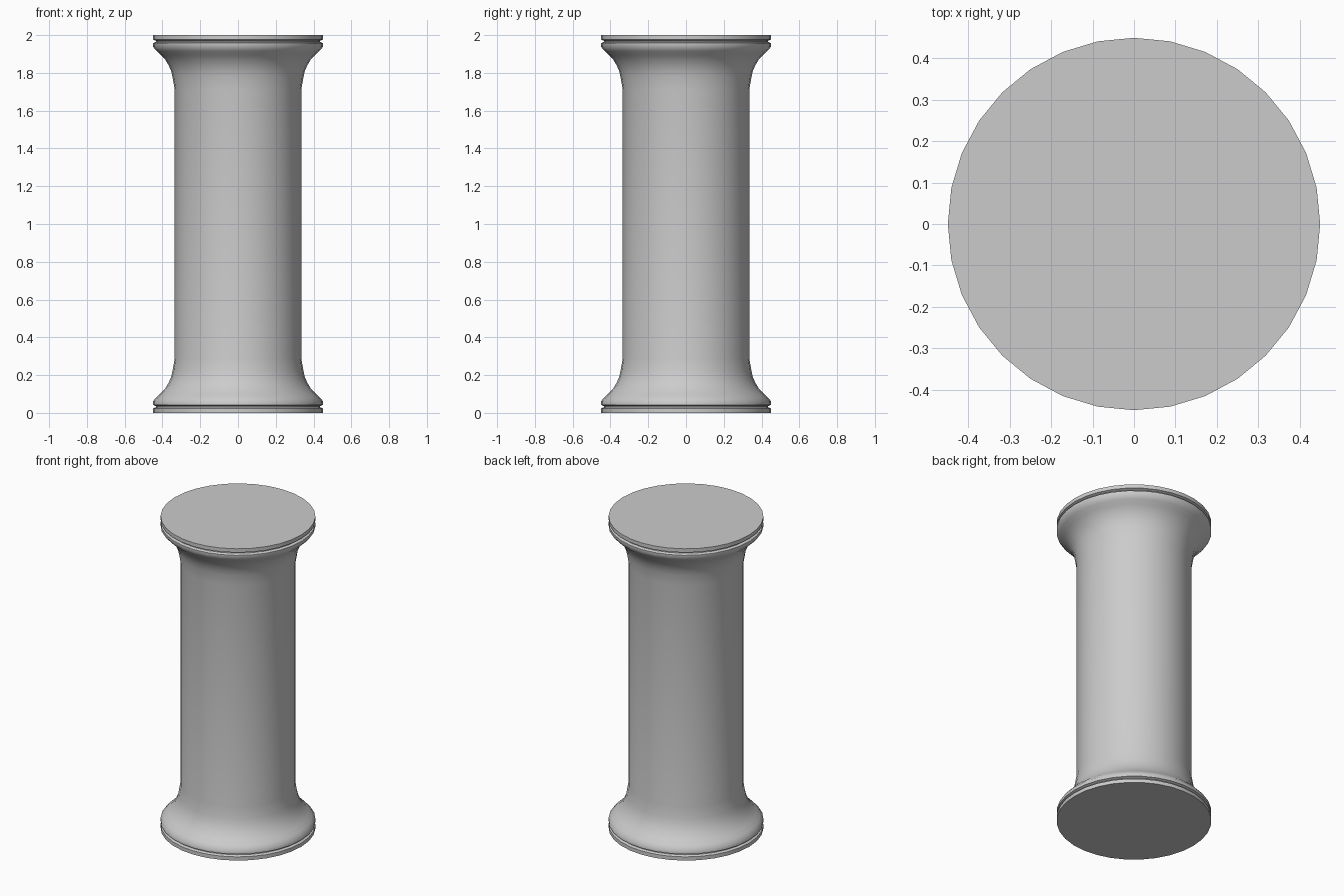
import bpy, bmesh, math

if "Cube" in bpy.data.objects:
    bpy.data.objects.remove(bpy.data.objects["Cube"])

SIDES = 32
HEIGHT = 2.0

# Lower half profile (radius, z): foot disc, groove, torus lip, flared neck, shaft
half = [(0.45, 0.0), (0.45, 0.024), (0.434, 0.03), (0.434, 0.036), (0.45, 0.042),
        (0.45, 0.062), (0.43, 0.085), (0.405, 0.108), (0.385, 0.13), (0.367, 0.16),
        (0.354, 0.19), (0.347, 0.22), (0.335, 0.29)]
profile = half + [(r, HEIGHT - z) for r, z in reversed(half)]


def lathe(name, points):
    """Spin a profile around z and close both ends."""
    bm = bmesh.new()
    rings = []
    for r, z in points:
        rings.append([bm.verts.new((r * math.cos(2 * math.pi * i / SIDES),
                                    r * math.sin(2 * math.pi * i / SIDES), z))
                      for i in range(SIDES)])
    for a, b in zip(rings, rings[1:]):
        for i in range(SIDES):
            j = (i + 1) % SIDES
            bm.faces.new((a[i], a[j], b[j], b[i]))
    bm.faces.new(list(reversed(rings[0])))
    bm.faces.new(rings[-1])
    mesh = bpy.data.meshes.new(name)
    bm.to_mesh(mesh)
    bm.free()
    obj = bpy.data.objects.new(name, mesh)
    bpy.context.collection.objects.link(obj)
    return obj


# Round column with matching foot and capital
column = lathe("column", profile)
bpy.context.view_layer.objects.active = column
column.select_set(True)
bpy.ops.object.shade_smooth_by_angle(angle=math.radians(50))
